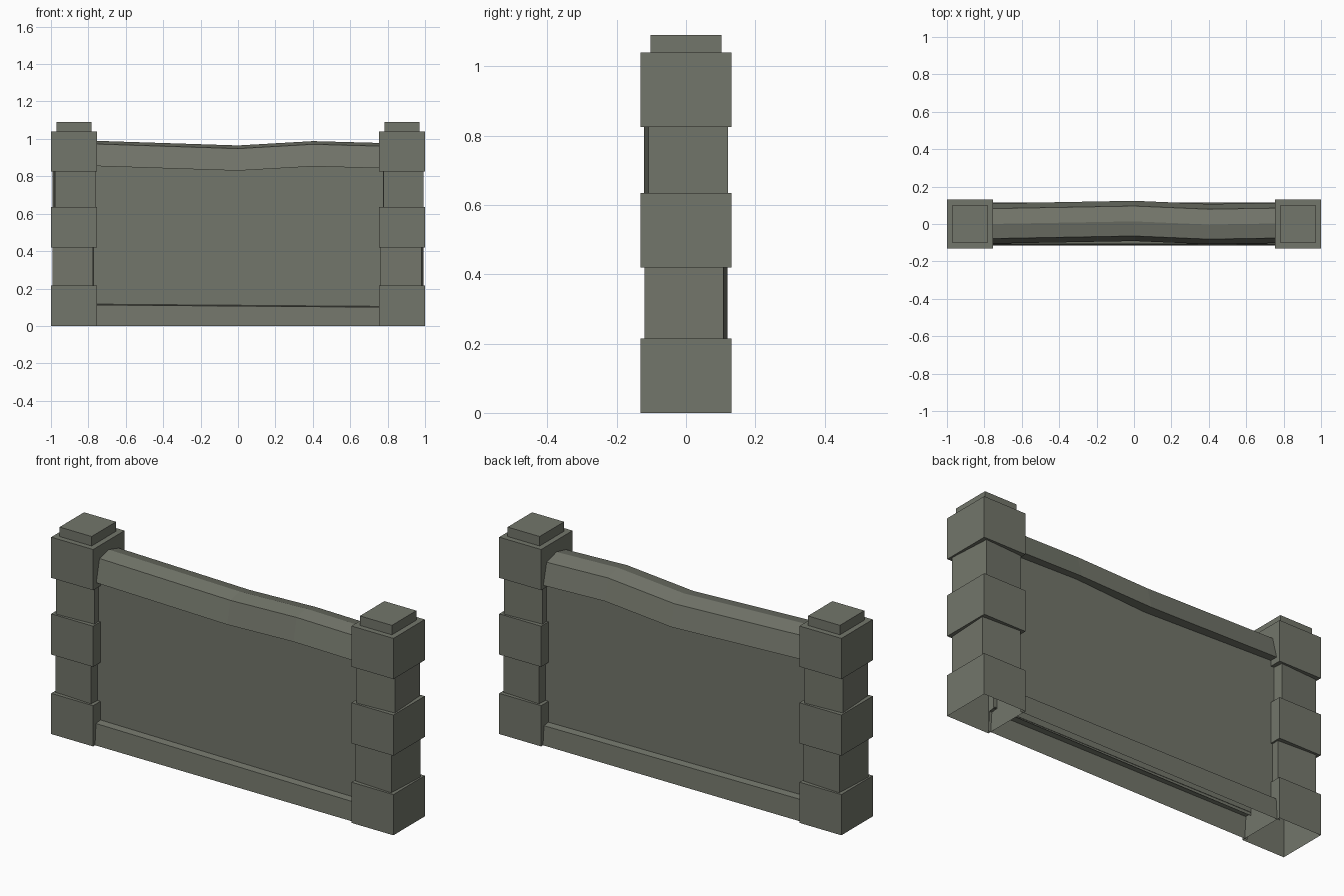
import bpy, bmesh, math
from mathutils import Matrix

if "Cube" in bpy.data.objects:
    bpy.data.objects.remove(bpy.data.objects["Cube"])

stone = bpy.data.materials.new("grey stone")
stone.diffuse_color = (0.17, 0.18, 0.145, 1)
stone.use_nodes = True
stone.node_tree.nodes["Principled BSDF"].inputs["Base Color"].default_value = stone.diffuse_color


def add_object(name, bm):
    bmesh.ops.recalc_face_normals(bm, faces=bm.faces)
    mesh = bpy.data.meshes.new(name)
    bm.to_mesh(mesh)
    bm.free()
    mesh.materials.append(stone)
    obj = bpy.data.objects.new(name, mesh)
    bpy.context.collection.objects.link(obj)
    return obj


def block(name, x, z0, z1, w, d, turn=0, open_bottom=False):
    bm = bmesh.new()
    bmesh.ops.create_cube(bm, size=1, matrix=Matrix.Translation((x, 0, (z0 + z1) / 2))
                          @ Matrix.Rotation(math.radians(turn), 4, 'Z')
                          @ Matrix.Diagonal((w, d, z1 - z0, 1)))
    if open_bottom:
        bm.normal_update()
        under = [f for f in bm.faces if f.normal.z < -0.9]
        bmesh.ops.delete(bm, geom=under, context='FACES_ONLY')
    add_object(name, bm)


def sweep(name, profile, stations, closed=False):
    """Loft a (y, z) profile along x; stations are (x, y shift, z shift)."""
    bm = bmesh.new()
    rings = [[bm.verts.new((x, y + dy, z + dz)) for y, z in profile]
             for x, dy, dz in stations]
    n = len(profile)
    for a, b in zip(rings, rings[1:]):
        for i in range(n if closed else n - 1):
            j = (i + 1) % n
            bm.faces.new((a[i], a[j], b[j], b[i]))
    add_object(name, bm)


# Pillars: square stones alternating with slightly turned narrow ones
for side, x in (("left", -0.8775), ("right", 0.8775)):
    block(side + "_pillar_base", x, 0, 0.215, 0.245, 0.262, open_bottom=True)
    block(side + "_pillar_lower_neck", x, 0.215, 0.42, 0.217, 0.229, -3)
    block(side + "_pillar_middle", x, 0.42, 0.635, 0.245, 0.262)
    block(side + "_pillar_upper_neck", x, 0.635, 0.825, 0.215, 0.229, 3.5)
    block(side + "_pillar_top", x, 0.825, 1.04, 0.245, 0.262)
    block(side + "_pillar_cap", x, 1.04, 1.09, 0.187, 0.204)

# Wall panel between the pillars
sweep("wall_panel", [(-0.07, 0.1), (-0.07, 0.9), (0.07, 0.9), (0.07, 0.1)],
      [(-0.78, 0, 0), (0.78, 0, 0)])

# Plinth with a narrow ledge, open underneath
for name, s in (("front_plinth", -1), ("back_plinth", 1)):
    sweep(name, [(s * 0.115, -0.105), (s * 0.107, 0), (s * 0.068, 0.005)],
          [(-0.77, 0, 0.112), (0.77, 0, 0.1)])
    # keep the foot level with the ground
    for v in bpy.data.objects[name].data.vertices:
        if v.co.z < 0.05:
            v.co.z = 0

# Worn, wavy coping stone
sweep("coping", [(-0.105, 0.85), (-0.078, 0.968), (0.0, 0.985),
                 (0.082, 0.962), (0.11, 0.85)],
      [(-0.77, 0, 0.005), (0, 0.014, -0.02), (0.4, -0.003, 0.003), (0.77, 0.003, -0.007)],
      closed=True)
